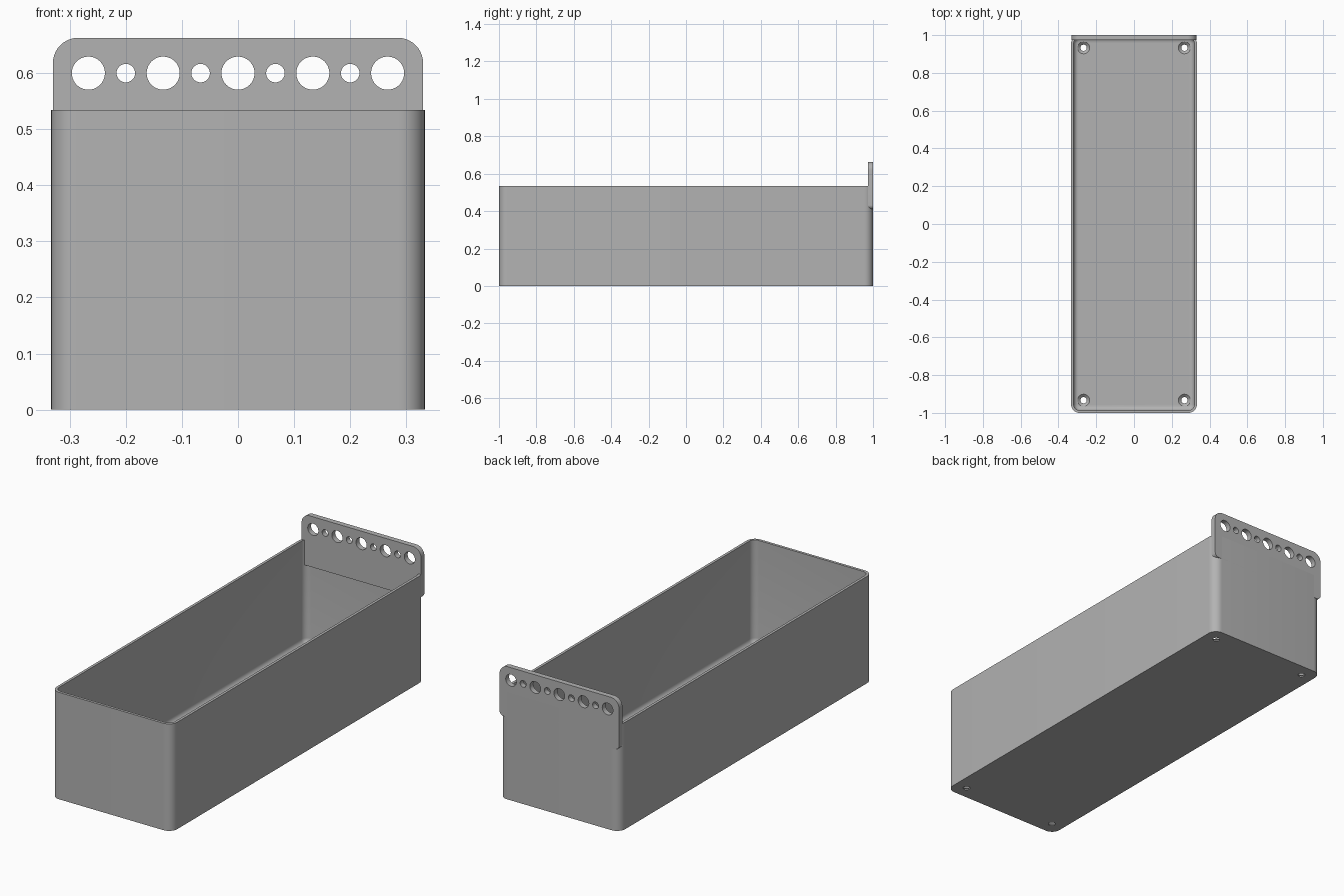
import bpy, bmesh
from math import sin, cos, pi, radians

old = bpy.data.objects.get("Cube")
if old:
    bpy.data.objects.remove(old)

HALF_W, HALF_L, HEIGHT = 0.333, 1.0, 0.534
WALL, FLOOR, CORNER, FILLET = 0.0135, 0.02, 0.045, 0.025
PLATE_T = 0.0267

grey = bpy.data.materials.new("plain grey")
grey.use_nodes = True
grey.diffuse_color = (0.45, 0.45, 0.45, 1)
grey.node_tree.nodes["Principled BSDF"].inputs["Base Color"].default_value = (0.45, 0.45, 0.45, 1)


def rounded_rect(x0, x1, y0, y1, radii, steps=10):
    """Outline, counter-clockwise; radii run bottom left, bottom right, top right, top left."""
    corners = [(x0, y0, 1, 1), (x1, y0, -1, 1), (x1, y1, -1, -1), (x0, y1, 1, -1)]
    pts = []
    for i, ((x, y, sx, sy), r) in enumerate(zip(corners, radii)):
        for k in range(steps + 1):
            a = pi + i * pi / 2 + k / steps * pi / 2
            pts.append((x + sx * r + r * cos(a), y + sy * r + r * sin(a)))
    return pts


def circle(cx, cy, r, n=40):
    return [(cx + r * cos(2 * pi * k / n), cy + r * sin(2 * pi * k / n)) for k in range(n)]


def add_object(name, data):
    ob = bpy.data.objects.new(name, data)
    bpy.context.collection.objects.link(ob)
    return ob


def lofted(name, rings):
    """Closed solid through a list of (outline, z)."""
    bm = bmesh.new()
    loops = [[bm.verts.new((x, y, z)) for x, y in pts] for pts, z in rings]
    for a, b in zip(loops, loops[1:]):
        for i in range(len(a)):
            j = (i + 1) % len(a)
            bm.faces.new((a[i], a[j], b[j], b[i]))
    bm.faces.new(loops[0][::-1])
    bm.faces.new(loops[-1])
    bmesh.ops.recalc_face_normals(bm, faces=bm.faces)
    me = bpy.data.meshes.new(name)
    bm.to_mesh(me)
    bm.free()
    return add_object(name, me)


def finish(ob):
    """Replace the object by its evaluated mesh, colour it and smooth its curves."""
    dg = bpy.context.evaluated_depsgraph_get()
    me = bpy.data.meshes.new_from_object(ob.evaluated_get(dg))
    name, matrix = ob.name, ob.matrix_world.copy()
    bpy.data.objects.remove(ob)
    new = add_object(name, me)
    new.matrix_world = matrix
    me.materials.clear()
    me.materials.append(grey)
    bpy.ops.object.select_all(action='DESELECT')
    new.select_set(True)
    bpy.context.view_layer.objects.active = new
    bpy.ops.object.shade_smooth_by_angle(angle=radians(30))
    return new


# Open box: outer wall, rim, inner wall, filleted floor
def box_ring(inset, z):
    w, l = HALF_W - inset, HALF_L - inset
    return rounded_rect(-w, w, -l, l, [CORNER - inset] * 4), z


rings = [box_ring(0, 0), box_ring(0, HEIGHT), box_ring(WALL, HEIGHT)]
for k in range(7):
    a = k / 6 * pi / 2
    rings.append(box_ring(WALL + FILLET * (1 - cos(a)), FLOOR + FILLET * (1 - sin(a))))
box = lofted("open_box", rings)

# Countersunk screw holes in the floor corners
cutters = []
for sx in (-1, 1):
    for sy in (-1, 1):
        x, y = sx * 0.267, sy * 0.933
        profile = [(0.0165, -0.02), (0.0165, 0.006), (0.032, FLOOR), (0.032, FLOOR + 0.03)]
        cut = lofted("screw_hole_cutter", [(circle(x, y, r), z) for r, z in profile])
        cut.hide_render = True
        mod = box.modifiers.new("screw_hole", 'BOOLEAN')
        mod.operation, mod.solver, mod.object = 'DIFFERENCE', 'EXACT', cut
        cutters.append(cut)
bpy.context.view_layer.update()
finish(box)
for cut in cutters:
    bpy.data.objects.remove(cut)

# Upright hanging plate at the back with a row of large and small holes
curve = bpy.data.curves.new("hanging_plate", 'CURVE')
curve.dimensions, curve.fill_mode, curve.extrude = '2D', 'BOTH', PLATE_T / 2
outlines = [rounded_rect(-0.33, 0.33, 0.41, 0.663, [0.022, 0.022, 0.045, 0.045])]
for i in range(-4, 5):
    outlines.append(circle(i * 0.0667, 0.6, 0.0165 if i % 2 else 0.0295))
for pts in outlines:
    sp = curve.splines.new('POLY')
    sp.points.add(len(pts) - 1)
    for p, (x, y) in zip(sp.points, pts):
        p.co = (x, y, 0, 1)
    sp.use_cyclic_u = True
plate = add_object("hanging_plate", curve)
plate.rotation_euler = (pi / 2, 0, 0)
plate.location = (0, HALF_L - PLATE_T / 2, 0)
bpy.context.view_layer.update()
finish(plate)
